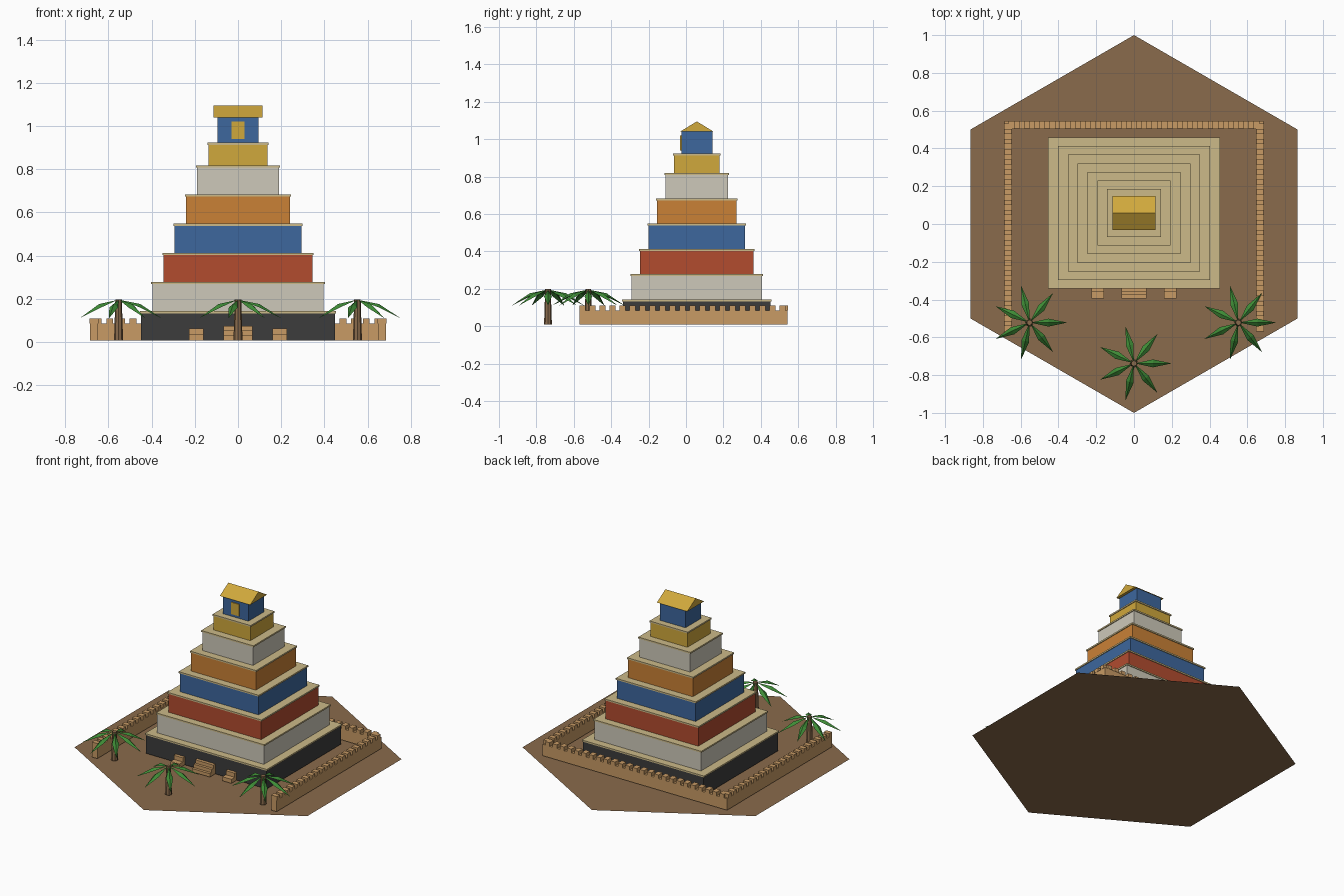
import bpy, bmesh
from math import pi, sin, cos
from mathutils import Matrix, Vector

cube = bpy.data.objects.get("Cube")
if cube:
    bpy.data.objects.remove(cube, do_unlink=True)


def material(name, r, g, b):
    lin = [((c / 255 + 0.055) / 1.055) ** 2.4 for c in (r, g, b)] + [1]
    m = bpy.data.materials.new(name)
    m.use_nodes = True
    m.diffuse_color = lin
    m.node_tree.nodes["Principled BSDF"].inputs["Base Color"].default_value = lin
    return m


earth = material("earth brown", 138, 107, 76)
sand = material("pale sand", 204, 186, 136)
dark = material("dark stone", 60, 60, 60)
white = material("off white", 206, 201, 186)
red = material("brick red", 178, 76, 47)
blue = material("blue glaze", 61, 103, 157)
orange = material("orange", 202, 129, 54)
gold = material("gold", 208, 168, 60)
clay = material("mud brick", 200, 155, 101)
green = material("palm green", 62, 140, 54)


def finish(name, bm, mat):
    mesh = bpy.data.meshes.new(name)
    bm.to_mesh(mesh)
    bm.free()
    mesh.materials.append(mat)
    ob = bpy.data.objects.new(name, mesh)
    bpy.context.collection.objects.link(ob)
    return ob


def add_box(bm, x0, x1, y0, y1, z0, z1):
    centre = Vector((x0 + x1, y0 + y1, z0 + z1)) / 2
    size = (x1 - x0, y1 - y0, z1 - z0)
    bmesh.ops.create_cube(bm, size=1, matrix=Matrix.Translation(centre) @ Matrix.Diagonal((*size, 1)))


def box(name, mat, *bounds):
    bm = bmesh.new()
    add_box(bm, *bounds)
    return finish(name, bm, mat)


BASE = 0.008   # floor level of everything standing on the ground
CY = 0.058     # tower centre in y

# Hexagonal ground
bm = bmesh.new()
bmesh.ops.create_circle(bm, cap_ends=True, segments=6, radius=1)
for f in bm.faces:
    if f.normal.z < 0:
        f.normal_flip()
finish("ground", bm, earth)

# Stepped tiers, each capped by a thin overhanging ledge
z = BASE
for i, mat in enumerate((dark, white, red, blue, orange, white, gold)):
    hx, hy = 0.449 - 0.052 * i, 0.395 - 0.0455 * i
    top = z + (0.105 if i == 6 else 0.135)
    box(f"tier_{i + 1}", mat, -hx, hx, CY - hy, CY + hy, z, top - 0.01)
    hx, hy = hx + 0.005, hy + 0.005
    box(f"ledge_{i + 1}", sand, -hx, hx, CY - hy, CY + hy, top - 0.01, top)
    z = top

# Shrine with door and gabled roof
box("shrine", blue, -0.095, 0.095, CY - 0.083, CY + 0.083, z, 1.04)
box("shrine_door", gold, -0.03, 0.03, CY - 0.089, CY - 0.082, 0.94, 1.02)
bm = bmesh.new()
ends = [[bm.verts.new((x, CY + y, h)) for y, h in ((-0.09, 1.04), (0.09, 1.04), (0, 1.095))]
        for x in (-0.113, 0.113)]
for end in ends:
    bm.faces.new(end)
for a in range(3):
    b = (a + 1) % 3
    bm.faces.new((ends[0][a], ends[0][b], ends[1][b], ends[1][a]))
bmesh.ops.recalc_face_normals(bm, faces=bm.faces)
finish("shrine_roof", bm, gold)

# Stairs against the front of the lowest tier
for name, x, hw, height, count in (("right_stairs", -0.193, 0.033, 0.055, 2),
                                   ("centre_stairs", 0, 0.067, 0.067, 3),
                                   ("left_stairs", 0.193, 0.033, 0.055, 2)):
    bm = bmesh.new()
    for s in range(count):
        add_box(bm, x - hw, x + hw, -0.394 + 0.036 * s / (count - 1), -0.33,
                BASE + height * s / count, BASE + height * (s + 1) / count)
    finish(name, bm, clay)

# Enclosure wall on the sides and back, with merlons
X, BACK, FRONT, H, T = 0.667, 0.525, -0.57, 0.085, 0.019
box("back_wall", clay, -X - T, X + T, BACK - T, BACK + T, BASE, H)
bm = bmesh.new()
for i in range(25):
    x = (i - 12) * 0.054
    add_box(bm, x - 0.016, x + 0.016, BACK - 0.021, BACK + 0.021, H, 0.11)
finish("back_merlons", bm, clay)
for side, name in ((-1, "right"), (1, "left")):
    x = side * X
    box(name + "_wall", clay, x - T, x + T, FRONT, BACK - T, BASE, H)
    bm = bmesh.new()
    for i in range(21):
        y = FRONT + 0.016 + i * 0.0535
        add_box(bm, x - 0.021, x + 0.021, y - 0.016, y + 0.016, H, 0.11)
    finish(name + "_merlons", bm, clay)


# Palms: tapered trunk with seven folded, drooping fronds
def palm(name, px, py):
    bm = bmesh.new()
    bmesh.ops.create_cone(bm, cap_ends=True, segments=8, radius1=0.021, radius2=0.015,
                          depth=0.19, matrix=Matrix.Translation((px, py, BASE + 0.095)))
    finish(name + "_trunk", bm, earth)
    bm = bmesh.new()
    for k in range(7):
        turn = Matrix.Translation((px, py, 0)) @ Matrix.Rotation(k * 2 * pi / 7, 4, "Z")
        root, right, ridge, left, tip = [bm.verts.new(turn @ Vector(p)) for p in (
            (0.005, 0, 0.195), (0.1, -0.021, 0.16), (0.1, 0, 0.176),
            (0.1, 0.021, 0.16), (0.2, 0, 0.11))]
        for face in ((root, right, ridge), (root, ridge, left),
                     (ridge, right, tip), (left, ridge, tip)):
            bm.faces.new(face)
    finish(name + "_fronds", bm, green)


palm("right_palm", -0.553, -0.522)
palm("left_palm", 0.553, -0.522)
palm("front_palm", 0, -0.738)
